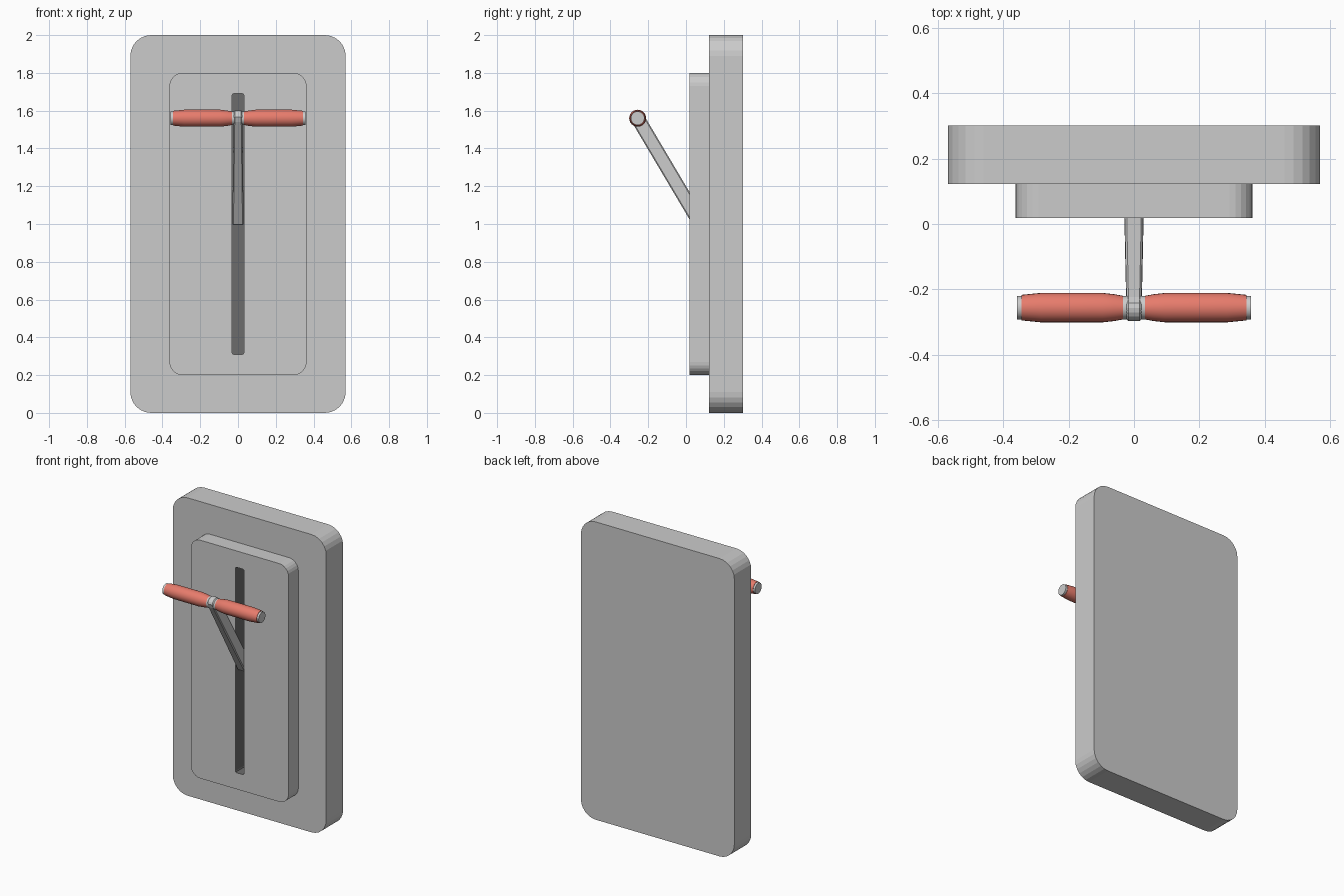
import bpy, bmesh, math
from mathutils import Matrix, Vector

if "Cube" in bpy.data.objects:
    bpy.data.objects.remove(bpy.data.objects["Cube"])


def material(name, color):
    m = bpy.data.materials.new(name)
    m.diffuse_color = color
    m.use_nodes = True
    m.node_tree.nodes["Principled BSDF"].inputs["Base Color"].default_value = m.diffuse_color
    return m


def finish(name, bm, mat=None, smooth=False):
    bmesh.ops.recalc_face_normals(bm, faces=bm.faces)
    me = bpy.data.meshes.new(name)
    bm.to_mesh(me)
    bm.free()
    ob = bpy.data.objects.new(name, me)
    bpy.context.collection.objects.link(ob)
    if mat:
        me.materials.append(mat)
    if smooth:
        bpy.ops.object.select_all(action='DESELECT')
        ob.select_set(True)
        bpy.context.view_layer.objects.active = ob
        bpy.ops.object.shade_smooth_by_angle(angle=math.radians(40))
    return ob


def rounded_plate(name, half_w, z0, z1, y0, y1, r, segs=6, mat=None):
    bm = bmesh.new()
    pts = []
    corners = [(half_w - r, z1 - r), (r - half_w, z1 - r),
               (r - half_w, z0 + r), (half_w - r, z0 + r)]
    for q, (cx, cz) in enumerate(corners):
        for i in range(segs + 1):
            a = math.pi / 2 * (q + i / segs)
            pts.append((cx + r * math.cos(a), y0, cz + r * math.sin(a)))
    face = bm.faces.new([bm.verts.new(p) for p in pts])
    ext = bmesh.ops.extrude_face_region(bm, geom=[face])
    bmesh.ops.translate(bm, vec=(0, y1 - y0, 0),
                        verts=[v for v in ext['geom'] if isinstance(v, bmesh.types.BMVert)])
    return finish(name, bm, mat)


def lathe_x(name, profile, y, z, mat=None, sides=24):
    # profile points are (x, radius), turned around an axis parallel to x
    bm = bmesh.new()
    rings = []
    for x, r in profile:
        rings.append([bm.verts.new((x, y + r * math.cos(2 * math.pi * i / sides),
                                    z + r * math.sin(2 * math.pi * i / sides)))
                      for i in range(sides)])
    for a, b in zip(rings, rings[1:]):
        for i in range(sides):
            j = (i + 1) % sides
            bm.faces.new((a[i], a[j], b[j], b[i]))
    bm.faces.new(rings[0])
    bm.faces.new(rings[-1])
    return finish(name, bm, mat, True)


grey = material("plate_grey", (0.8, 0.8, 0.8, 1))
dark = material("slot_dark", (0.15, 0.15, 0.15, 1))
red = material("grip_red", (0.8, 0.2, 0.15, 1))

# Wall plate and raised front plate
rounded_plate("back_plate", 0.57, 0, 2, 0.122, 0.301, 0.11)
front = rounded_plate("front_plate", 0.363, 0.2, 1.8, 0.018, 0.122, 0.07, mat=grey)

# Slot cut into the front plate
cutter = rounded_plate("slot_cutter", 0.032, 0.31, 1.69, -0.05, 0.118, 0.01, 2, dark)
cutter.hide_render = True
cutter.hide_set(True)
front.data.materials.append(dark)
cut = front.modifiers.new("slot", 'BOOLEAN')
cut.operation = 'DIFFERENCE'
cut.solver = 'EXACT'
cut.material_mode = 'TRANSFER'
cut.object = cutter

# Lever arm: tapered side profile with a rounded tip, local u along the arm
HY, HZ = -0.256, 1.56
base = Vector((0, 0.07, 1.01))
tip = Vector((0, HY, HZ))
axis = (tip - base).normalized()
side = Vector((0, axis.z, -axis.y))
length = (tip - base).length
profile = [(0, -0.037), (length, -0.037)]
profile += [(length + 0.042 * math.cos(a), 0.042 * math.sin(a))
            for a in (math.radians(d) for d in range(-50, 51, 20))]
profile += [(length, 0.037), (0, 0.037)]
bm = bmesh.new()
loops = []
for s in (-1, 1):
    loops.append([bm.verts.new(base + axis * u + side * v
                               + Vector((s * (0.03 - 0.007 * u / length), 0, 0)))
                  for u, v in profile])
n = len(profile)
for i in range(n):
    j = (i + 1) % n
    bm.faces.new((loops[0][i], loops[0][j], loops[1][j], loops[1][i]))
for loop in loops:
    bm.faces.new(loop)
lever = finish("lever_arm", bm)
bev = lever.modifiers.new("soft_edges", 'BEVEL')
bev.width = 0.006
bev.segments = 1
bev.limit_method = 'ANGLE'
bev.angle_limit = math.radians(50)

# Cross bar through the lever tip, with a coloured grip on each side
lathe_x("handle_bar", [(-0.358, 0.036), (0.358, 0.036)], HY, HZ)
grip = [(0.027, 0.024), (0.033, 0.036), (0.06, 0.041), (0.095, 0.045),
        (0.285, 0.045), (0.345, 0.039), (0.345, 0.03)]
for label, s in (("left", -1), ("right", 1)):
    lathe_x(label + "_grip", [(s * x, r) for x, r in grip], HY, HZ, red)
